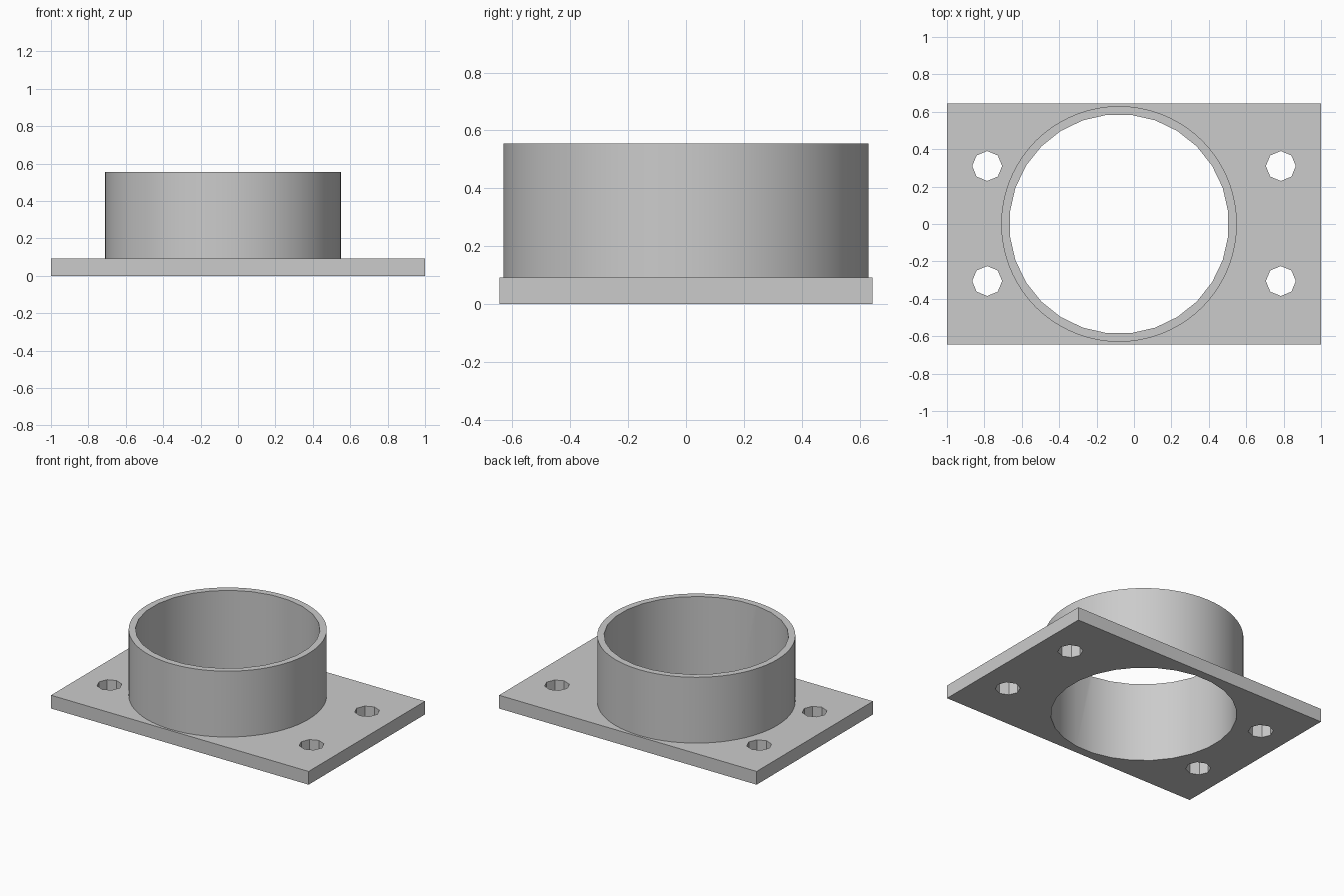
import bpy
import math

cube = bpy.data.objects.get("Cube")
if cube:
    bpy.data.objects.remove(cube, do_unlink=True)

PLATE_W, PLATE_D, PLATE_H = 2.0, 1.29, 0.093
TOP = 0.555
CENTRE_X = -0.08
OUTER_R, BORE_R, BOLT_R = 0.63, 0.587, 0.08

grey = bpy.data.materials.new("plain_grey")
grey.use_nodes = True
grey.diffuse_color = (0.6, 0.6, 0.6, 1)
grey.node_tree.nodes["Principled BSDF"].inputs["Base Color"].default_value = (0.6, 0.6, 0.6, 1)


def cylinder(name, sides, radius, x, y, z0, z1, turn=0.0):
    bpy.ops.mesh.primitive_cylinder_add(vertices=sides, radius=radius, depth=z1 - z0,
                                        location=(x, y, (z0 + z1) / 2), rotation=(0, 0, turn))
    ob = bpy.context.object
    ob.name = name
    ob.data.materials.append(grey)
    return ob


def combine(target, tool, operation):
    mod = target.modifiers.new(operation, 'BOOLEAN')
    mod.operation = operation
    mod.solver = 'EXACT'
    mod.object = tool
    bpy.context.view_layer.objects.active = target
    bpy.ops.object.modifier_apply(modifier=mod.name)
    bpy.data.objects.remove(tool, do_unlink=True)


# Rectangular mounting plate
bpy.ops.mesh.primitive_cube_add(size=1, location=(0, 0, PLATE_H / 2))
flange = bpy.context.object
flange.name = "flange_plate_with_collar"
flange.scale = (PLATE_W, PLATE_D, PLATE_H)
bpy.ops.object.transform_apply(location=True, rotation=True, scale=True)
flange.data.materials.append(grey)

# Round collar, then the bore through collar and plate
combine(flange, cylinder("collar", 72, OUTER_R, CENTRE_X, 0, PLATE_H / 2, TOP), 'UNION')
bore = cylinder("bore_cutter", 28, BORE_R, CENTRE_X, 0, -0.1, TOP + 0.1, math.pi / 28)
combine(flange, bore, 'DIFFERENCE')

# Four eight-sided bolt holes
for x in (-0.785, 0.785):
    for y in (-0.305, 0.31):
        combine(flange, cylinder("bolt_cutter", 8, BOLT_R, x, y, -0.1, 0.2), 'DIFFERENCE')

# Smooth round walls, crisp rims and bolt hole facets
bpy.ops.object.select_all(action='DESELECT')
flange.select_set(True)
bpy.context.view_layer.objects.active = flange
bpy.ops.object.shade_smooth_by_angle(angle=math.radians(30))
